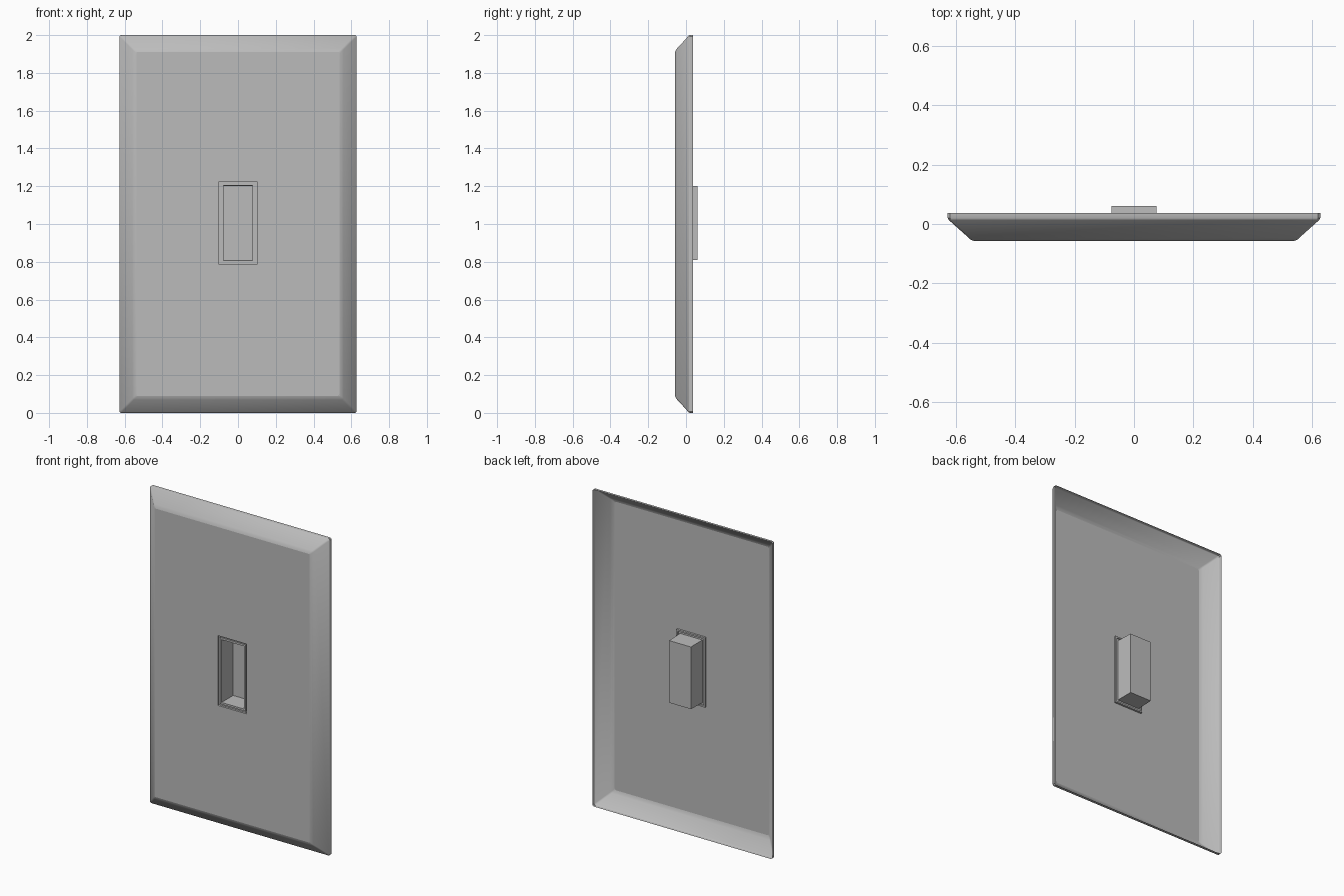
import bpy
import bmesh
import math

old = bpy.data.objects.get("Cube")
if old:
    bpy.data.objects.remove(old, do_unlink=True)

grey = bpy.data.materials.new("plain grey")
grey.use_nodes = True
colour = (0.5, 0.5, 0.5, 1)
grey.diffuse_color = colour
grey.node_tree.nodes["Principled BSDF"].inputs["Base Color"].default_value = colour


def outline(w, h, y, cut):
    """Rectangle in the xz plane, with clipped corners if cut is given."""
    pts = []
    for sx, sz in ((1, 1), (-1, 1), (-1, -1), (1, -1)):
        if cut:
            pair = [(sx * w, sz * (h - cut)), (sx * (w - cut), sz * h)]
            pts += pair if sx * sz > 0 else pair[::-1]
        else:
            pts.append((sx * w, sz * h))
    return [(x, y, z) for x, z in pts]


def shell(name, rings, centre_z, cut=0, cap=False, smooth=False):
    """Loft a surface through rectangular rings of (half width, half height, y)."""
    bm = bmesh.new()
    loops = [[bm.verts.new(p) for p in outline(w, h, y, cut)] for w, h, y in rings]
    for a, b in zip(loops, loops[1:]):
        n = len(a)
        for i in range(n):
            j = (i + 1) % n
            bm.faces.new((a[i], a[j], b[j], b[i]))
    if cap:
        bm.faces.new(loops[-1])
    mesh = bpy.data.meshes.new(name)
    bm.to_mesh(mesh)
    bm.free()
    mesh.materials.append(grey)
    obj = bpy.data.objects.new(name, mesh)
    obj.location.z = centre_z
    bpy.context.collection.objects.link(obj)
    if smooth:
        bpy.ops.object.select_all(action='DESELECT')
        obj.select_set(True)
        bpy.context.view_layer.objects.active = obj
        bpy.ops.object.shade_smooth_by_angle(angle=math.radians(30))
    return obj


# Thin cover: straight edge, sloped border, softly bent onto the flat front
W, H = 0.628, 1.0
border = [(0, 0.037), (0, 0.02), (0.004, 0.013), (0.06, -0.037),
          (0.069, -0.046), (0.078, -0.053), (0.09, -0.058)]
rings = [(W - d, H - d, y) for d, y in border]
shell("cover_plate", rings, 1.0, cut=0.008, smooth=True)

# Flat front with the rectangular opening
HOLE_W, HOLE_H, MID = 0.1, 0.22, 1.005
front = shell("front_panel", [(W - 0.09, H - 0.09, -0.058),
                              (HOLE_W, HOLE_H, -0.058)], 1.0)
for v in front.data.vertices:
    if abs(v.co.x) < 0.2:
        v.co.z += MID - 1.0

# Stepped rim around the opening
shell("opening_rim", [(HOLE_W, HOLE_H, -0.058), (HOLE_W, HOLE_H, -0.045),
                      (0.09, 0.21, -0.045), (0.09, 0.21, -0.052),
                      (0.078, 0.198, -0.052)], MID)

# Hollow box behind the opening
shell("switch_box", [(0.078, 0.198, -0.052), (0.076, 0.196, 0.06)], MID, cap=True)
